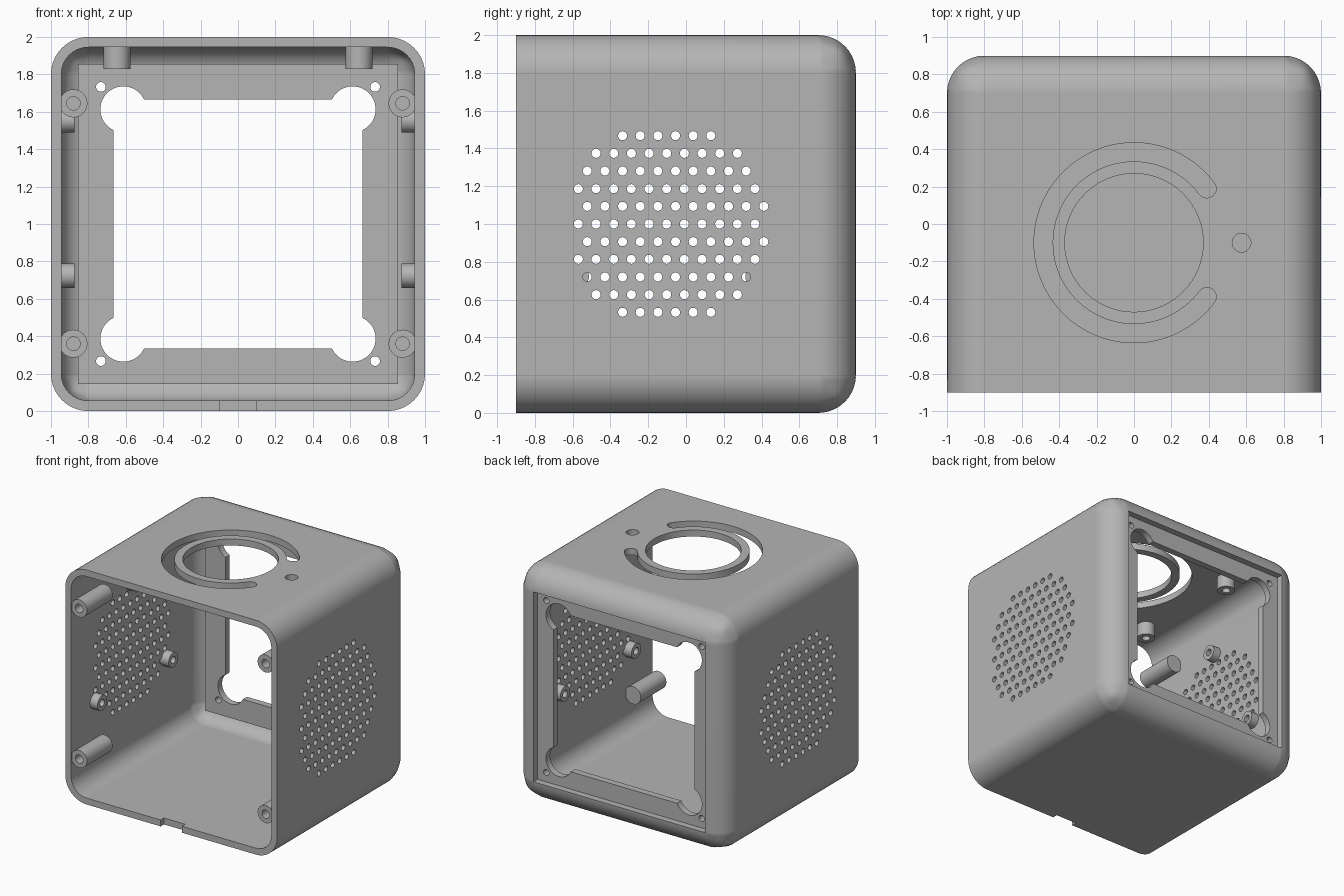
import bpy, bmesh
from math import sin, cos, pi, radians
from mathutils import Vector

old = bpy.data.objects.get("Cube")
if old:
    bpy.data.objects.remove(old, do_unlink=True)

grey = bpy.data.materials.new("matte_grey")
grey.use_nodes = True
GREY = (0.46, 0.46, 0.46, 1)
grey.diffuse_color = GREY
grey.node_tree.nodes["Principled BSDF"].inputs["Base Color"].default_value = GREY


def place(axis, t, a, b):
    return {"x": (t, a, b), "y": (a, t, b), "z": (a, b, t)}[axis]


def arc(cx, cy, r, start, end, n):
    angles = [radians(start + (end - start) * i / n) for i in range(n + 1)]
    return [(cx + r * cos(t), cy + r * sin(t)) for t in angles]


def circle(cx, cy, r, n):
    return arc(cx, cy, r, 0, 360, n)[:-1]


def rect(a0, a1, b0, b1):
    return [(a0, b0), (a1, b0), (a1, b1), (a0, b1)]


def prism(bm, outline, axis, lo, hi):
    """Extrude a flat outline along an axis."""
    ends = [[bm.verts.new(place(axis, t, *p)) for p in outline] for t in (lo, hi)]
    bm.faces.new(ends[0])
    bm.faces.new(ends[1][::-1])
    n = len(outline)
    for i in range(n):
        j = (i + 1) % n
        bm.faces.new((ends[0][i], ends[0][j], ends[1][j], ends[1][i]))


def finish(name, bm):
    bmesh.ops.recalc_face_normals(bm, faces=bm.faces)
    me = bpy.data.meshes.new(name)
    bm.to_mesh(me)
    bm.free()
    me.materials.append(grey)
    ob = bpy.data.objects.new(name, me)
    bpy.context.collection.objects.link(ob)
    return ob


def cut(target, cutter):
    """Subtract the cutter, bake the result and drop the cutter."""
    mod = target.modifiers.new("cut", "BOOLEAN")
    mod.operation, mod.solver, mod.object = "DIFFERENCE", "EXACT", cutter
    dg = bpy.context.evaluated_depsgraph_get()
    me = bpy.data.meshes.new_from_object(target.evaluated_get(dg))
    target.modifiers.clear()
    target.data = me
    bpy.data.objects.remove(cutter, do_unlink=True)


def smooth(ob):
    bpy.ops.object.select_all(action="DESELECT")
    ob.select_set(True)
    bpy.context.view_layer.objects.active = ob
    bpy.ops.object.shade_smooth_by_angle(angle=radians(30))
    ob.modifiers.new("even_normals", "WEIGHTED_NORMAL").keep_sharp = True


def rounded_block(name, half, front, back, radius):
    """Block with rounded long edges and a rounded back."""
    bm = bmesh.new()
    prism(bm, rect(-half, half, 1 - half, 1 + half), "y", front, back)
    edges = [e for e in bm.edges if max(v.co.y for v in e.verts) > front + 0.01]
    bmesh.ops.bevel(bm, geom=edges, offset=radius, segments=10, profile=0.5,
                    affect="EDGES", clamp_overlap=False)
    return finish(name, bm)


def boss(name, base, direction, length, radius, hole, depth):
    """Round boss with a blind screw hole, revolved from its profile."""
    bm = bmesh.new()
    profile = [(0, 0), (radius, 0), (radius, length), (hole, length),
               (hole, length - depth), (0, length - depth)]
    verts = [bm.verts.new((r, 0, h)) for r, h in profile]
    edges = [bm.edges.new(pair) for pair in zip(verts, verts[1:])]
    bmesh.ops.spin(bm, geom=verts + edges, cent=(0, 0, 0), axis=(0, 0, 1),
                   angle=2 * pi, steps=32)
    bmesh.ops.remove_doubles(bm, verts=bm.verts, dist=0.0001)
    ob = finish(name, bm)
    turn = Vector((0, 0, 1)).rotation_difference(Vector(direction)).to_matrix()
    ob.data.transform(turn.to_4x4())
    ob.location = base
    smooth(ob)


# Hollow case, open at the front
case = rounded_block("case", 1, -0.9, 0.9, 0.2)
cut(case, rounded_block("cavity", 0.945, -1.1, 0.845, 0.145))

holes = bmesh.new()
MID = -0.1
# Speaker grilles through both sides
pitch = 0.0935
rows = [(11, -0.57), (11, -0.523), (11, -0.57), (10, -0.523), (9, -0.476), (6, -0.336)]
for row in range(-5, 6):
    count, start = rows[abs(row)]
    for i in range(count):
        prism(holes, circle(start + i * pitch, 1 + row * pitch, 0.024, 16), "x", -1.1, 1.1)
# Round opening, curved slot and small hole in the top
prism(holes, circle(0, MID, 0.37, 64), "z", 1.8, 2.1)
gap, mid_r, half_w = 36.6, 0.485, 0.05
end = radians(gap)
ex, ey = mid_r * cos(end), mid_r * sin(end)
slot = arc(0, MID, mid_r + half_w, gap, 360 - gap, 56)
slot += arc(ex, MID - ey, half_w, 360 - gap, 540 - gap, 10)[1:-1][::1][::-1][::-1]
slot += arc(0, MID, mid_r - half_w, 360 - gap, gap, 56)
slot += arc(ex, MID + ey, half_w, gap + 180, gap + 360, 10)[1:-1]
prism(holes, slot, "z", 1.8, 2.1)
prism(holes, circle(0.575, MID, 0.05, 24), "z", 1.8, 2.1)
# Bottom notch at the front and square recess at the back
prism(holes, rect(-0.1, 0.1, -1, -0.855), "z", -0.1, 0.08)
prism(holes, rect(-0.81, 0.81, 0.19, 1.81), "y", 0.835, 1)
cut(case, finish("case_holes", holes))
smooth(case)

# Back mounting plate with a window that has round corner reliefs
bm = bmesh.new()
prism(bm, rect(-0.855, 0.855, 0.145, 1.855), "y", 0.78, 0.837)
plate = finish("back_plate", bm)
bm = bmesh.new()
window = []
for k in range(4):
    t = k * pi / 2
    for a, b in arc(0.613, 0.613, 0.123, -65, 155, 24):
        window.append((a * cos(t) - b * sin(t), 1 + a * sin(t) + b * cos(t)))
prism(bm, window, "y", 0.7, 0.9)
for sx in (-1, 1):
    for sz in (-1, 1):
        prism(bm, circle(sx * 0.733, 1 + sz * 0.733, 0.026, 20), "y", 0.7, 0.9)
cut(plate, finish("plate_holes", bm))
smooth(plate)

# Bosses, mirrored left and right
for side, s in (("left", 1), ("right", -1)):
    for level, z in (("upper", 1.645), ("lower", 0.36)):
        boss(f"{side}_{level}_post", (s * 0.88, -0.54, z), (0, -1, 0), 0.345, 0.075, 0.036, 0.25)
    for i, deg in enumerate((90, 210, 330)):
        y, z = MID + 0.553 * cos(radians(deg)), 1 + 0.553 * sin(radians(deg))
        boss(f"{side}_speaker_boss_{i + 1}", (s * 0.965, y, z), (-s, 0, 0), 0.09, 0.065, 0.03, 0.07)
    for place_name, y in (("back", 0.39), ("front", -0.62)):
        boss(f"{side}_{place_name}_top_boss", (s * 0.647, y, 1.965), (0, 0, -1), 0.135, 0.073, 0.033, 0.115)
